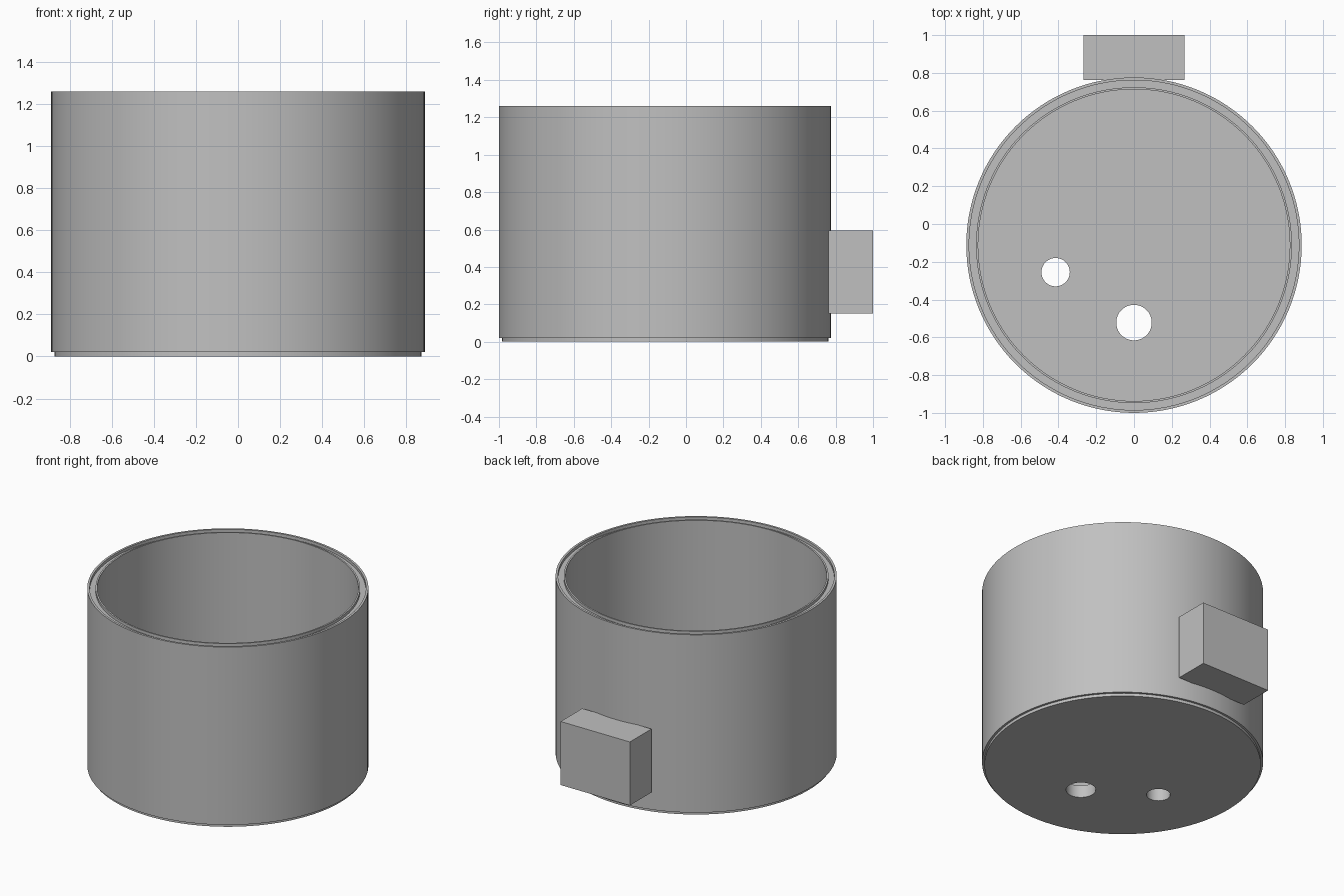
import bpy, bmesh, math
from mathutils import Vector

default_cube = bpy.data.objects.get("Cube")
if default_cube:
    bpy.data.objects.remove(default_cube, do_unlink=True)

AXIS_Y = -0.112      # centre line of the round body
HEIGHT = 1.26

grey = bpy.data.materials.new("plain grey")
grey.use_nodes = True
colour = (0.53, 0.53, 0.53, 1)
grey.diffuse_color = colour
grey.node_tree.nodes["Principled BSDF"].inputs["Base Color"].default_value = colour


def finish(bm, name):
    bmesh.ops.recalc_face_normals(bm, faces=bm.faces)
    mesh = bpy.data.meshes.new(name)
    bm.to_mesh(mesh)
    bm.free()
    mesh.materials.append(grey)
    obj = bpy.data.objects.new(name, mesh)
    bpy.context.collection.objects.link(obj)
    return obj


def activate(obj):
    bpy.ops.object.select_all(action='DESELECT')
    obj.select_set(True)
    bpy.context.view_layer.objects.active = obj


def lathe(name, profile, steps=128):
    bm = bmesh.new()
    verts = [bm.verts.new((r, 0, z)) for r, z in profile]
    edges = [bm.edges.new(pair) for pair in zip(verts, verts[1:])]
    bmesh.ops.spin(bm, geom=verts + edges, cent=(0, 0, 0), axis=(0, 0, 1),
                   angle=math.tau, steps=steps)
    bmesh.ops.remove_doubles(bm, verts=bm.verts, dist=0.0001)
    # Merge the flat discs at the axis into single faces
    for hub in [v for v in bm.verts if v.co.xy.length < 0.001]:
        bmesh.ops.dissolve_verts(bm, verts=[hub])
    obj = finish(bm, name)
    obj.location.y = AXIS_Y
    return obj


# Cup with a stepped foot, a thick floor and a grooved rim
outer, lip, groove, inner = 0.888, 0.873, 0.836, 0.825
step, floor = 0.02, 0.085
body = lathe("container_body", [
    (0, 0), (lip, 0), (lip, step), (outer, step), (outer, HEIGHT),
    (lip, HEIGHT), (lip, HEIGHT - step), (groove, HEIGHT - step),
    (groove, HEIGHT), (inner, HEIGHT), (inner, floor), (0, floor)])

# Two round holes through the floor
bpy.context.view_layer.update()
for x, y, radius in [(0, -0.522, 0.094), (-0.415, -0.255, 0.075)]:
    bm = bmesh.new()
    bmesh.ops.create_cone(bm, cap_ends=True, segments=64, radius1=radius,
                          radius2=radius, depth=0.4)
    cutter = finish(bm, "hole_cutter")
    cutter.location = (x, y, 0.05)
    cutter.hide_render = True
    activate(body)
    cut = body.modifiers.new("hole", 'BOOLEAN')
    cut.operation = 'DIFFERENCE'
    cut.solver = 'EXACT'
    cut.object = cutter
    bpy.ops.object.modifier_apply(modifier=cut.name)
    bpy.data.objects.remove(cutter, do_unlink=True)

activate(body)
bpy.ops.object.shade_smooth_by_angle(angle=math.radians(30))

# Block on the back wall
low, high = Vector((-0.267, 0.762, 0.152)), Vector((0.267, 1.0, 0.595))
bm = bmesh.new()
bmesh.ops.create_cube(bm, size=1)
bmesh.ops.scale(bm, vec=high - low, verts=bm.verts)
bmesh.ops.translate(bm, vec=(low + high) / 2, verts=bm.verts)
finish(bm, "rear_block")
